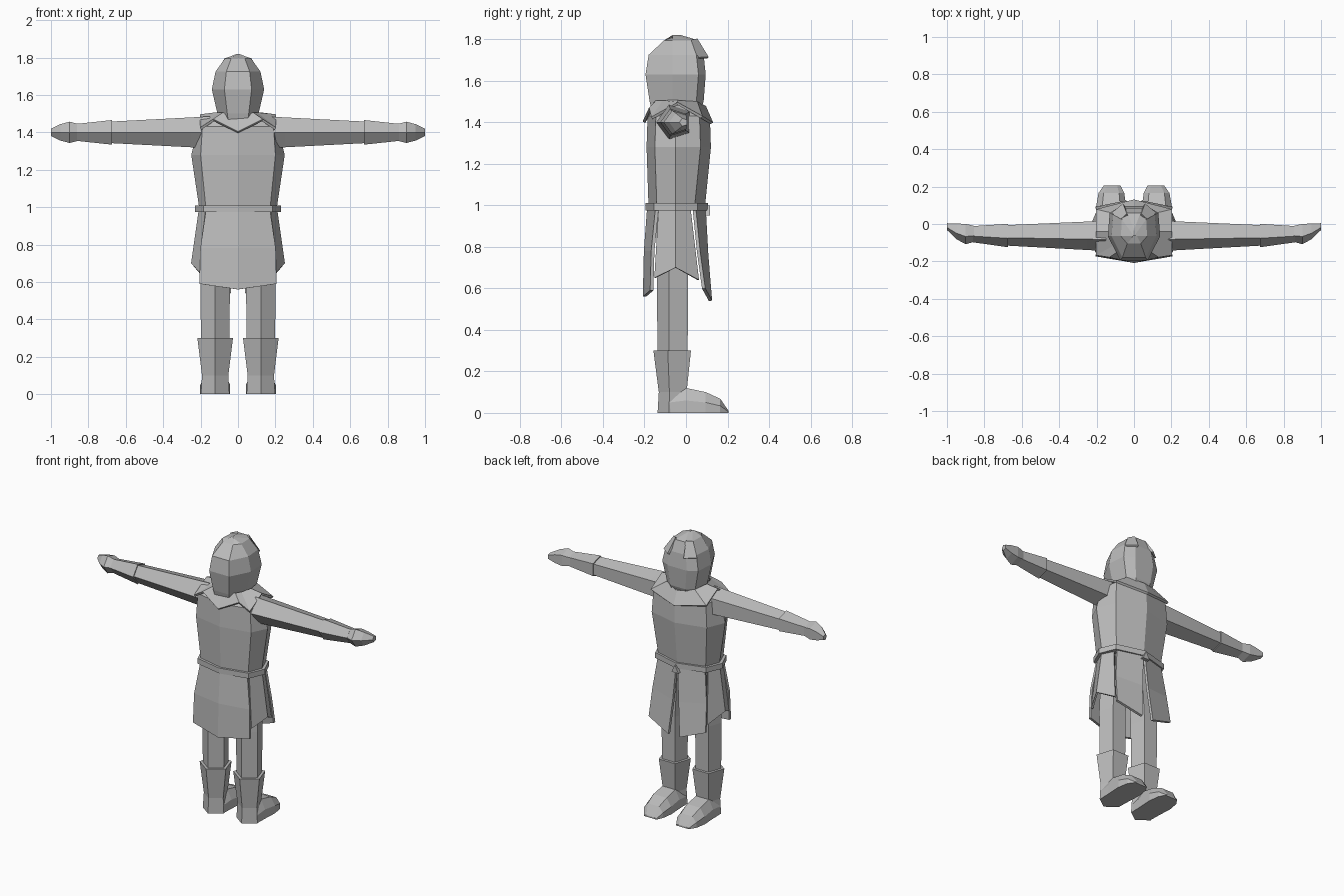
import bpy, bmesh, math

cube = bpy.data.objects.get("Cube")
if cube:
    bpy.data.objects.remove(cube, do_unlink=True)

grey = bpy.data.materials.new("plain grey")
grey.use_nodes = True
grey.diffuse_color = (0.5, 0.5, 0.5, 1)
grey.node_tree.nodes["Principled BSDF"].inputs["Base Color"].default_value = (0.5, 0.5, 0.5, 1)


def loft(name, rings, cap=True, closed=True, mirror=False, thick=0):
    """Skin a list of equal-length rings with flat faces."""
    bm = bmesh.new()
    vs = [[bm.verts.new(p) for p in ring] for ring in rings]
    n = len(rings[0])
    for a, b in zip(vs, vs[1:]):
        for i in range(n if closed else n - 1):
            j = (i + 1) % n
            bm.faces.new((a[i], a[j], b[j], b[i]))
    if cap:
        bm.faces.new(vs[0])
        bm.faces.new(vs[-1])
    bmesh.ops.recalc_face_normals(bm, faces=bm.faces)
    me = bpy.data.meshes.new(name)
    bm.to_mesh(me)
    bm.free()
    me.materials.append(grey)
    ob = bpy.data.objects.new(name, me)
    bpy.context.collection.objects.link(ob)
    if thick:
        mod = ob.modifiers.new("thickness", "SOLIDIFY")
        mod.thickness = thick
        mod.offset = 0
    if mirror:
        ob.modifiers.new("mirror", "MIRROR")
    return ob


def both(half):
    """Close a half outline (x >= 0) by reflecting it across x = 0."""
    return half + [(-x, y, z) for x, y, z in reversed(half) if x > 0.001]


def body_ring(z, corner, side, back, front):
    return both([(0, back, z), (corner, back + 0.04, z), (side, -0.05, z),
                 (corner, front - 0.05, z), (0, front, z)])


def pentagon(r):
    """Five-sided section with one corner pointing to -y."""
    return [(r * math.cos(math.radians(36 + 72 * i)),
             r * math.sin(math.radians(36 + 72 * i))) for i in range(5)]


def arm_ring(x, r, y=-0.055):
    return [(x, y + a, 1.4 + b) for a, b in pentagon(r)]


def leg_ring(z, r, x=0.122, y=-0.057):
    return [(x + b, y + a, z) for a, b in pentagon(r)]


# Torso and belt
loft("tunic_torso", [body_ring(0.98, 0.17, 0.205, -0.18, 0.09),
                     body_ring(1.28, 0.2, 0.25, -0.19, 0.12),
                     body_ring(1.43, 0.19, 0.21, -0.185, 0.115),
                     body_ring(1.48, 0.11, 0.16, -0.15, 0.09)])
loft("belt", [body_ring(0.975, 0.185, 0.23, -0.195, 0.105),
              body_ring(1.01, 0.185, 0.23, -0.195, 0.105)])
loft("belt_knot", [[(-0.025, y, 0.95), (0.025, y, 0.95), (0, y, 1.0)]
                   for y in (0.09, 0.115)])

# Tunic skirt in separate hanging panels
loft("back_skirt", [both([(0, -0.18, 0.98), (0.17, -0.14, 0.98)])[::1][1::-1]
                    + [(-0.17, -0.14, 0.98)],
                    [(0.2, -0.16, 0.78), (0, -0.195, 0.78), (-0.2, -0.16, 0.78)],
                    [(0.205, -0.165, 0.59), (0, -0.2, 0.56), (-0.205, -0.165, 0.59)]],
     cap=False, closed=False, thick=0.016)
loft("side_skirt", [[(0.17, -0.13, 0.98), (0.205, -0.05, 0.98), (0.17, 0.02, 0.98)],
                    [(0.2, -0.15, 0.65), (0.245, -0.05, 0.7), (0.195, 0.06, 0.64)]],
     cap=False, closed=False, mirror=True, thick=0.012)
loft("front_skirt", [[(0.004, 0.088, 0.98), (0.17, 0.04, 0.98)],
                     [(0.02, 0.1, 0.76), (0.195, 0.06, 0.78)],
                     [(0.04, 0.118, 0.54), (0.205, 0.085, 0.6)]],
     cap=False, closed=False, mirror=True, thick=0.016)

# Pointed collar around the neck
loft("collar", [both([(0, -0.15, 1.49), (0.08, -0.14, 1.5), (0.1, -0.11, 1.5),
                      (0.12, -0.04, 1.5), (0.1, 0.05, 1.495), (0, 0.09, 1.475)]),
                both([(0, -0.203, 1.4), (0.13, -0.175, 1.465), (0.2, -0.165, 1.42),
                      (0.2, -0.04, 1.49), (0.2, 0.075, 1.425), (0, 0.125, 1.395)])],
     cap=False, thick=0.014)


# Hooded head
def hood_ring(z, w, back, front, drop=0):
    return both([(w * 0.52, back, z), (w, -0.065, z), (w * 0.93, front - 0.035, z),
                 (w * 0.5, front, z - drop)])


loft("hood", [hood_ring(1.46, 0.1, -0.165, 0.07),
              hood_ring(1.5, 0.11, -0.175, 0.085),
              hood_ring(1.63, 0.14, -0.195, 0.095),
              hood_ring(1.725, 0.12, -0.18, 0.085),
              hood_ring(1.795, 0.07, -0.105, 0.06),
              hood_ring(1.82, 0.004, -0.035, -0.025)])
loft("hood_brim", [both([(0.035, 0.05, 1.8), (0.065, 0.03, 1.795)]),
                   both([(0.055, 0.105, 1.71), (0.115, 0.06, 1.71)])],
     cap=False, closed=False, thick=0.014)

# Arms, cuffs and hands
loft("arm", [arm_ring(0.15, 0.09), arm_ring(0.25, 0.084), arm_ring(0.69, 0.06)],
     mirror=True)
loft("cuff", [arm_ring(0.675, 0.069), arm_ring(0.86, 0.048, -0.05)], mirror=True)
loft("hand", [arm_ring(0.84, 0.043, -0.048), arm_ring(0.9, 0.06, -0.048),
              arm_ring(0.95, 0.046, -0.035), arm_ring(1.0, 0.02, -0.012)], mirror=True)

# Legs and boots
loft("leg", [leg_ring(0.28, 0.08), leg_ring(0.6, 0.083), leg_ring(1.0, 0.085, 0.1)],
     mirror=True)
loft("boot_shaft", [leg_ring(0, 0.08), leg_ring(0.1, 0.074),
                    leg_ring(0.3, 0.1)], mirror=True)


def foot_ring(y, x0, x1, z):
    inset = (x1 - x0) * 0.2
    return [(x0, y, 0), (x1, y, 0), (x1, y, z * 0.5),
            (x1 - inset, y, z), (x0 + inset, y, z), (x0, y, z * 0.5)]


loft("foot", [foot_ring(-0.08, 0.05, 0.195, 0.1), foot_ring(0, 0.047, 0.197, 0.12),
              foot_ring(0.095, 0.042, 0.202, 0.1), foot_ring(0.165, 0.052, 0.19, 0.068),
              foot_ring(0.205, 0.072, 0.162, 0.01)], mirror=True)
